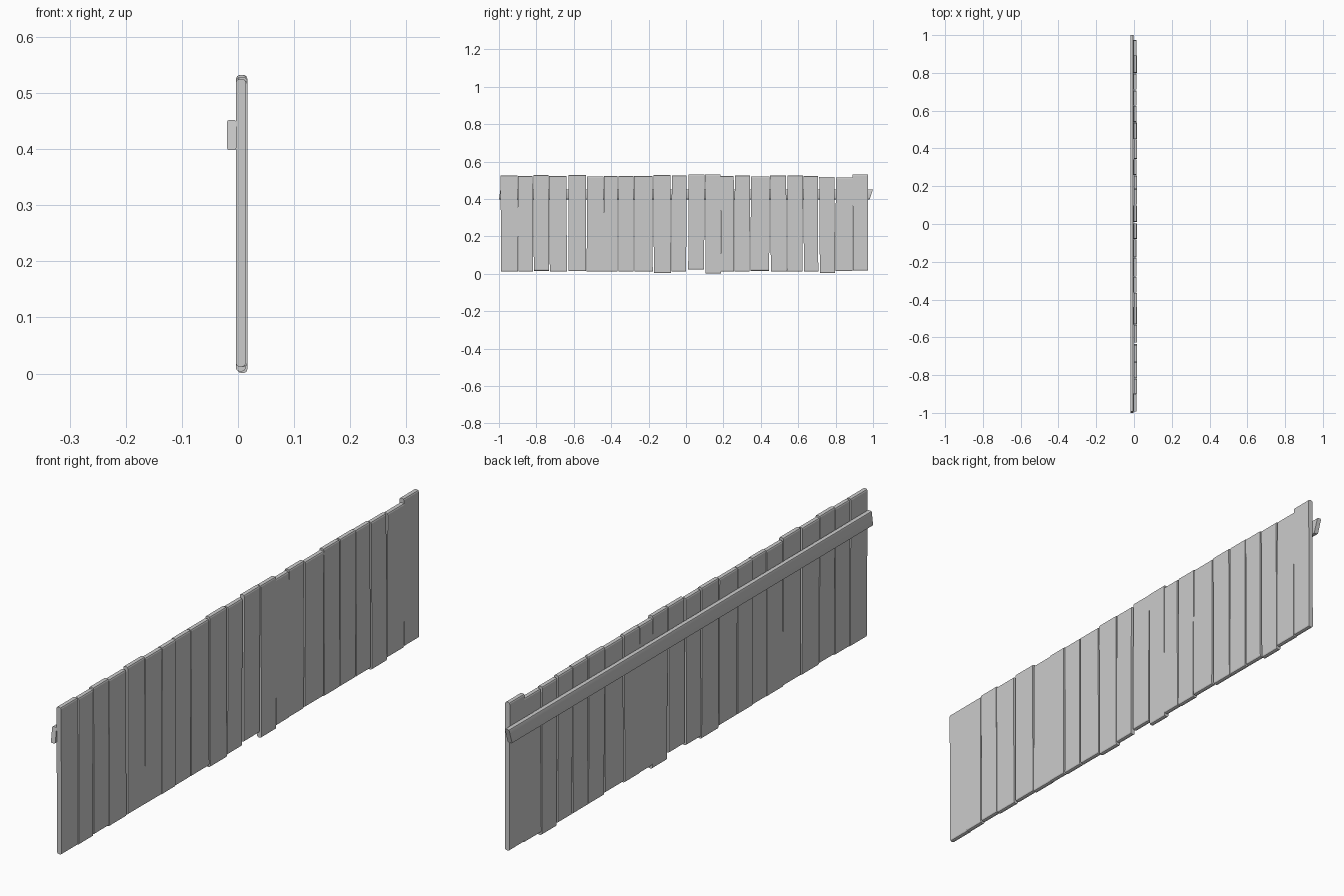
import bpy, bmesh, random

if "Cube" in bpy.data.objects:
    bpy.data.objects.remove(bpy.data.objects["Cube"])

random.seed(4)


def finish(name, bm, smooth=False):
    me = bpy.data.meshes.new(name)
    bmesh.ops.recalc_face_normals(bm, faces=bm.faces)
    bm.to_mesh(me)
    bm.free()
    ob = bpy.data.objects.new(name, me)
    bpy.context.collection.objects.link(ob)
    if smooth:
        bpy.context.view_layer.objects.active = ob
        ob.select_set(True)
        bpy.ops.object.shade_smooth_by_angle(angle=0.6)
        ob.select_set(False)
    return ob


def sweep(name, profile, y_range, smooth=False):
    """Close an x-z profile along y; y_range(z) gives the two ends."""
    bm = bmesh.new()
    ends = [[bm.verts.new((x, y_range(z)[i], z)) for x, z in profile] for i in (0, 1)]
    bm.faces.new(ends[0])
    bm.faces.new(ends[1][::-1])
    n = len(profile)
    for i in range(n):
        j = (i + 1) % n
        bm.faces.new((ends[0][i], ends[0][j], ends[1][j], ends[1][i]))
    return finish(name, bm, smooth)


def rounded(x0, x1, z0, z1, c):
    """Rectangle with softened corners."""
    k = c * 0.3
    return [(x0 + c, z0), (x1 - c, z0), (x1 - k, z0 + k), (x1, z0 + c),
            (x1, z1 - c), (x1 - k, z1 - k), (x1 - c, z1), (x0 + c, z1),
            (x0 + k, z1 - k), (x0, z1 - c), (x0, z0 + c), (x0 + k, z0 + k)]


# Planks: left edge, right edge, bottom, top
planks = [
    (-.990, -.899, .012, .525), (-.897, -.819, .012, .523), (-.815, -.733, .016, .528),
    (-.730, -.638, .012, .523), (-.628, -.534, .014, .528), (-.530, -.441, .012, .521),
    (-.440, -.366, .012, .523), (-.362, -.281, .012, .523), (-.276, -.179, .012, .523),
    (-.173, -.082, .004, .528), (-.077, .002, .012, .525), (.013, .098, .022, .532),
    (.104, .185, .001, .532), (.186, .256, .012, .523), (.260, .341, .012, .526),
    (.346, .446, .016, .521), (.452, .537, .012, .526), (.542, .624, .012, .525),
    (.629, .706, .012, .523), (.714, .795, .004, .519), (.800, .891, .014, .516),
    (.892, .973, .017, .532)]
proud = {1, 2, 3, 4, 6, 12, 13, 15}
for i, (a, b, z0, z1) in enumerate(planks):
    dx = 0.002 if i in proud else random.uniform(-0.001, 0.0005)
    t = random.uniform(-0.008, 0.008)
    sweep(f"plank_{i + 1:02d}", rounded(-0.003 + dx, 0.0145 + dx, z0, z1, 0.006),
          lambda z: (a + t * (z - 0.27), b + t * (z - 0.27)))

# Back rail with slanted ends
sweep("back_rail", rounded(-0.0195, -0.003, 0.398, 0.452, 0.004),
      lambda z: (-0.985 - 0.015 * (0.452 - z) / 0.054 if z < 0.3 else
                 -1.0 + 0.008 * (z - 0.398) / 0.054,
                 0.982 + 0.018 * (z - 0.398) / 0.054), smooth=True)
